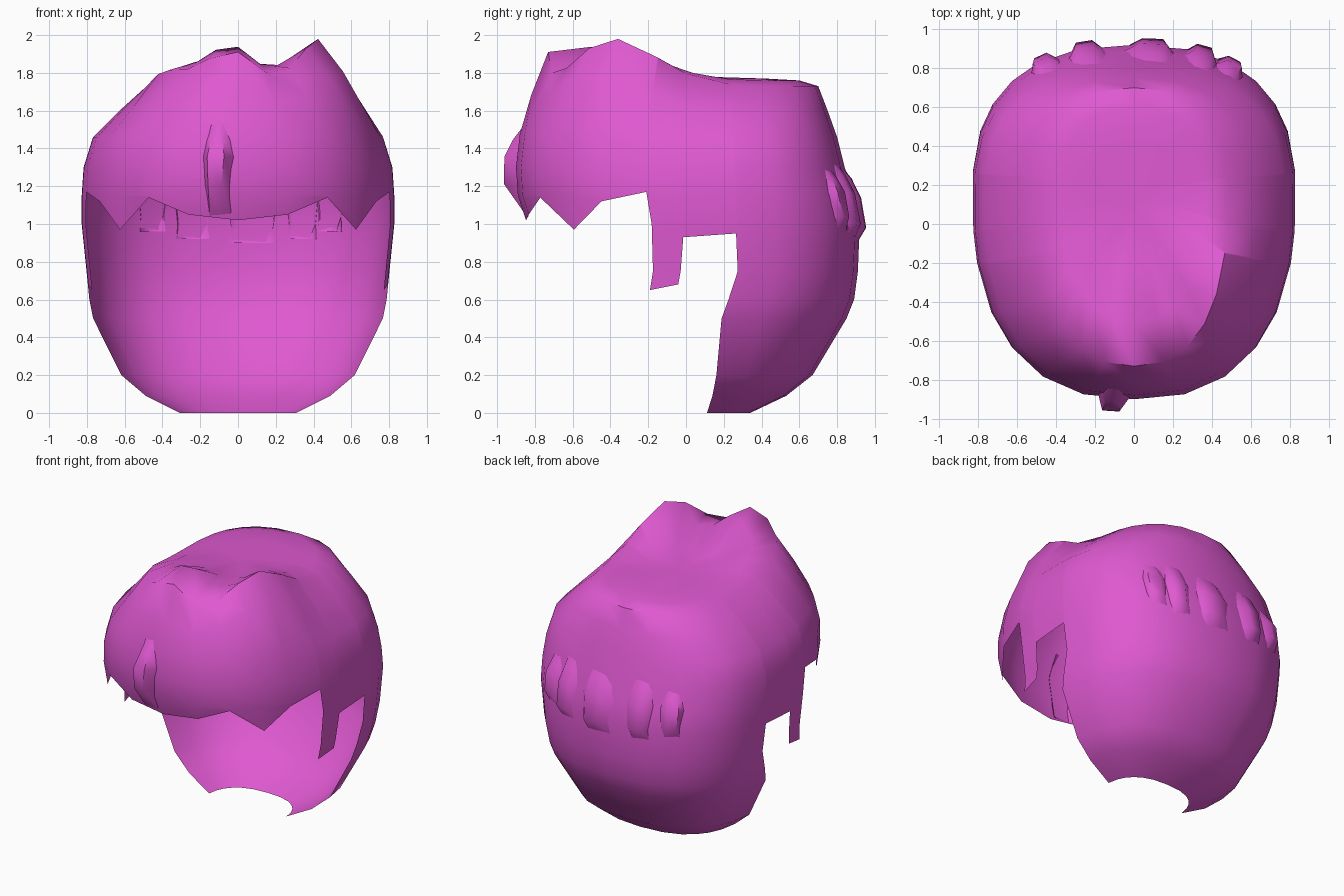
import bpy, bmesh, math

if "Cube" in bpy.data.objects:
    bpy.data.objects.remove(bpy.data.objects["Cube"])

# Cross-sections from crown to nape: height, half width, front y, back y
RINGS = [(1.77, .22, -.22, .42), (1.76, .37, -.5, .6), (1.73, .48, -.73, .70),
         (1.6, .63, -.82, .75), (1.46, .77, -.88, .80), (1.3, .82, -.90, .84),
         (1.15, .83, -.89, .89), (1.0, .83, -.84, .92), (.75, .805, -.82, .91),
         (.6, .79, -.8, .89), (.5, .77, -.8, .85), (.2, .62, -.8, .67),
         (.09, .49, -.7, .53), (0, .31, -.6, .34)]
# Hem height by angle from the front: fringe points, sideburn, then nape
HEM = [(0, 1.02), (14, 1.05), (30, 1.14), (45, .97), (59, 1.12), (74, 1.17),
       (74.6, .65), (82.5, .68), (83.3, .93), (95, .95), (95.6, 0), (110, 0),
       (122, 0), (135, 0), (148, 0), (164, 0), (180, 0)]
# Raised crests of the crown: x, y, spread x, spread y, height
CRESTS = [(.49, -.43, .24, .36, .28), (-.04, -.62, .16, .22, .24),
          (-.32, -.45, .2, .3, .09)]
BOXY = .81


def section(z):
    for hi, lo in zip(RINGS, RINGS[1:]):
        if z >= lo[0]:
            t = min(1, (hi[0] - z) / (hi[0] - lo[0]))
            return [h + (l - h) * t for h, l in zip(hi[1:], lo[1:])]
    return RINGS[-1][1:]


def surf(deg, z, out=0):
    a, yf, yb = section(z)
    cy = .16 - .09 * max(0, min(1, (.72 - z) / .2))
    s, c = math.sin(math.radians(deg)), math.cos(math.radians(deg))
    depth = cy - yf if c > 0 else yb - cy
    x = (a + out) * math.copysign(abs(s) ** BOXY, s)
    y = cy - (depth + out) * math.copysign(abs(c) ** BOXY, c)
    w = max(0, min(1, (z - 1.4) / .25))
    lift = sum(h * math.exp(-((x - cx) / sx) ** 2 - ((y - py) / sy) ** 2)
               for cx, py, sx, sy, h in CRESTS)
    return (x, y, z + w * lift)


mat = bpy.data.materials.new("pink")
mat.diffuse_color = (.74, .10, .64, 1)
mat.use_nodes = True
mat.node_tree.nodes["Principled BSDF"].inputs["Base Color"].default_value = mat.diffuse_color


def finish(name, bm):
    bmesh.ops.remove_doubles(bm, verts=bm.verts, dist=.0005)
    bmesh.ops.recalc_face_normals(bm, faces=bm.faces)
    me = bpy.data.meshes.new(name)
    bm.to_mesh(me)
    bm.free()
    ob = bpy.data.objects.new(name, me)
    ob.data.materials.append(mat)
    bpy.context.collection.objects.link(ob)
    bpy.context.view_layer.objects.active = ob
    ob.select_set(True)
    bpy.ops.object.shade_smooth_by_angle(angle=math.radians(50))
    ob.select_set(False)


def skin(bm, grid):
    for r0, r1 in zip(grid, grid[1:]):
        for q in zip(r0, r0[1:], r1[1:], r1):
            pts = list(dict.fromkeys(q))
            heights = [v.co.z for v in pts]
            # leave the steps in the hem open
            step = len(pts) == 3 and max(heights) - min(heights) > .18 and min(heights) < 1.1
            if len(pts) > 2 and not step:
                bm.faces.new(pts)


# Hair shell: one column per hem point, each stopping at its own hem height
bm = bmesh.new()
columns = [(-d, h) for d, h in HEM[:0:-1]] + HEM
pole = bm.verts.new((0, .1, 1.78))
grid = []
for deg, hem in columns:
    col, last = [pole], None
    for ring in RINGS:
        z = max(ring[0], hem)
        if z != last:
            v = bm.verts.new(surf(deg, z))
        col.append(v)
        last = z
    grid.append(col)
skin(bm, grid)
finish("hair_shell", bm)


# Raised locks: rise out of the shell, then fold back under
def lock(name, deg, width, top, bottom, out, tuck):
    bm = bmesh.new()
    rows = [(top, -.01, .6), (top - .06, out * .5, .8),
            ((top + bottom) / 2, out, 1), (bottom, out, .8), (bottom - tuck, -.01, .9)]
    grid = []
    for z, o, w in rows:
        half = width * w / 2
        grid.append([bm.verts.new(surf(deg + k * half, z, p)) for k, p in
                     ((-1, -.01), (-.5, o), (.5, o), (1, -.01))])
    skin(bm, grid)
    finish(name, bm)


lock("front_lock", -5, 9, 1.5, 1.21, .07, .17)
for i, (deg, top, bottom) in enumerate([(148, 1.3, 1.04), (160, 1.32, 1.0), (176, 1.3, .98),
                                        (193, 1.32, 1.0), (209, 1.28, 1.04)]):
    lock(f"back_lock_{i + 1}", deg, 13, top, bottom, .035, .08)
